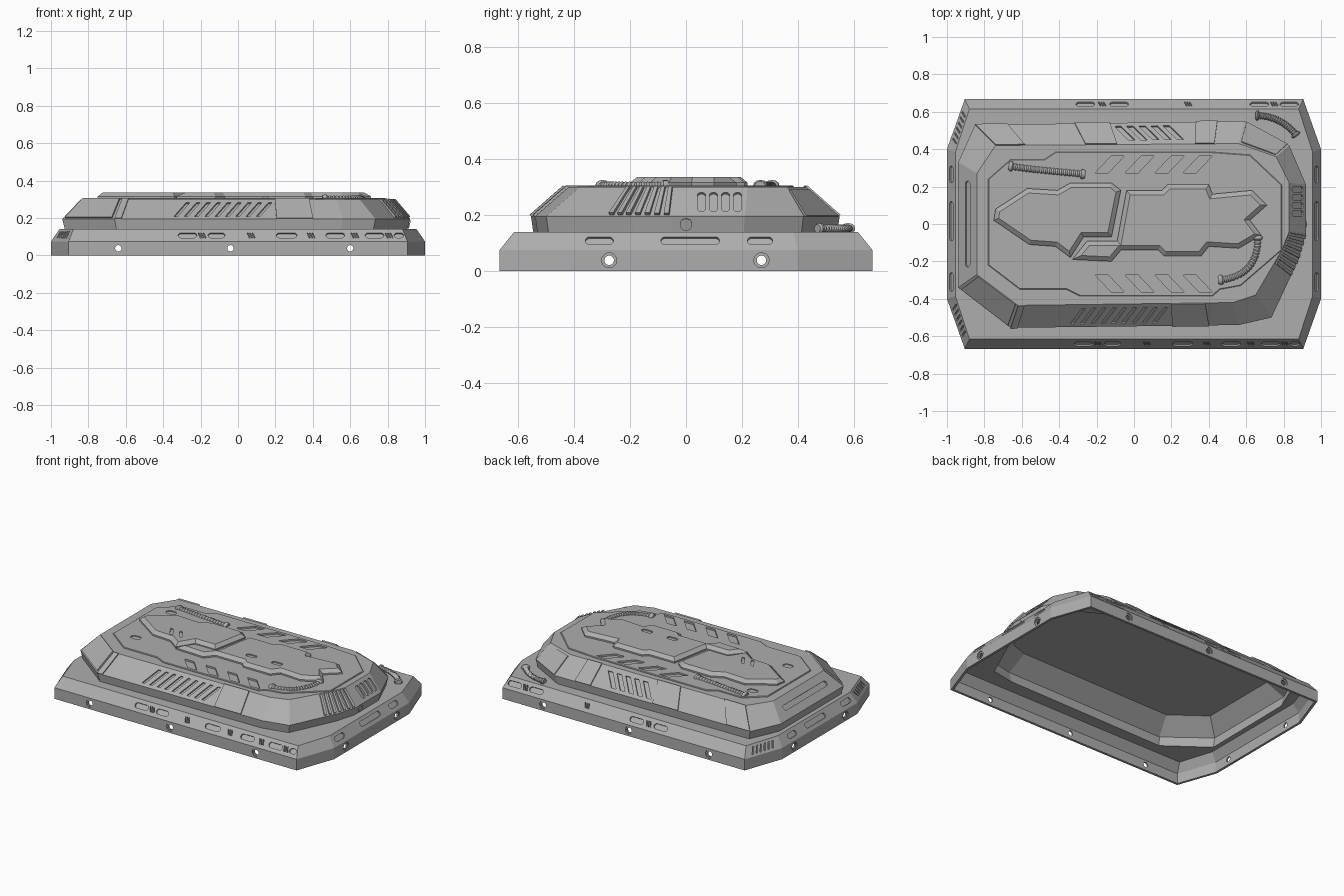
import bpy
import bmesh
from math import cos, sin, pi, radians
from mathutils import Vector, Matrix
from mathutils.bvhtree import BVHTree
from mathutils.geometry import interpolate_bezier

default_cube = bpy.data.objects.get("Cube")
if default_cube:
    bpy.data.objects.remove(default_cube, do_unlink=True)

grey = bpy.data.materials.new("mid_grey")
grey.use_nodes = True
grey.diffuse_color = (0.42, 0.42, 0.42, 1)
grey.node_tree.nodes["Principled BSDF"].inputs["Base Color"].default_value = grey.diffuse_color


# ---- helpers ----
def finish(name, bm, recalc=True):
    if recalc:
        bmesh.ops.recalc_face_normals(bm, faces=bm.faces)
    mesh = bpy.data.meshes.new(name)
    bm.to_mesh(mesh)
    bm.free()
    mesh.materials.append(grey)
    obj = bpy.data.objects.new(name, mesh)
    bpy.context.scene.collection.objects.link(obj)
    return obj


def loft(bm, rings):
    """Skin closed rings of equal length; returns the vertex rings."""
    loops = [[bm.verts.new(p) for p in ring] for ring in rings]
    for a, b in zip(loops, loops[1:]):
        for i in range(len(a)):
            j = (i + 1) % len(a)
            bm.faces.new((a[i], a[j], b[j], b[i]))
    return loops


def prism(bm, pts, low, high, frame=Matrix()):
    """Closed extrusion of a 2D outline; returns its top face."""
    rings = [[frame @ Vector((x, y, z)) for x, y in pts] for z in (low, high)]
    bottom, top = loft(bm, rings)
    bm.faces.new(bottom[::-1])
    return bm.faces.new(top)


def slab(name, pts, low, high, rise, taper):
    """Prism with a sloped shoulder around its top."""
    bm = bmesh.new()
    top = prism(bm, pts, low, high)
    bm.normal_update()
    bmesh.ops.inset_region(bm, faces=[top], thickness=taper, use_even_offset=True)
    bmesh.ops.translate(bm, verts=top.verts, vec=(0, 0, rise))
    return finish(name, bm)


def slot(w, h):
    r = min(w, h) / 2
    dx, dy = w / 2 - r, h / 2 - r
    pts = []
    for k in range(16):
        a = 2 * pi * (k + 0.5) / 16
        pts.append(((dx if cos(a) > 0 else -dx) + r * cos(a), (dy if sin(a) > 0 else -dy) + r * sin(a)))
    return pts


def slash(w, h, lean, shift=0):
    return [(shift + x * w / 2 + y * lean / 2, y * h / 2) for x, y in ((-1, -1), (1, -1), (1, 1), (-1, 1))]


def slash_row(count, step, w, h, lean):
    return [slash(w, h, lean, (i - (count - 1) / 2) * step) for i in range(count)]


def surface_frame(p, n):
    """Local frame on a surface: x runs level, y runs up, z points out."""
    x = Vector((1, 0, 0)) if n.z > 0.98 else Vector((0, 0, 1)).cross(n).normalized()
    m = Matrix((x, n.cross(x), n)).transposed().to_4x4()
    m.translation = p
    return m


# ---- hollow housing: base skirt, ledge, neck, sloped walls, roof ----
def outline(x1, y1, x2, y2):
    return [(-x1, -y1), (-x2, -y2), (x2, -y2), (x1, -y1), (x1, y1), (x2, y2), (-x2, y2), (-x1, y1)]


def at(pts, z, scale=1):
    return [Vector((x * scale, y * scale, z)) for x, y in pts]


skirt, ledge = outline(1, .4, .905, .667), outline(.955, .385, .88, .615)
lip = [(-.94, -.34), (-.66, -.555), (.56, -.54), (.735, -.5), (.88, -.19), (.92, -.05),
       (.92, .21), (.83, .42), (.59, .55), (-.85, .53), (-.94, .33)]
crown = [(-.84, -.27), (-.62, -.435), (.53, -.42), (.65, -.38), (.79, -.14), (.83, -.04),
         (.83, .22), (.76, .36), (.56, .43), (-.74, .42), (-.84, .27)]
LEDGE_Z, LIP_Z, ROOF_Z = .14, .195, .3

bm = bmesh.new()
base = loft(bm, [at(skirt, 0), at(skirt, .075), at(ledge, LEDGE_Z)])
body = loft(bm, [at(lip, LEDGE_Z, .985), at(lip, LIP_Z), at(crown, ROOF_Z)])
roof = bm.faces.new(body[-1])
rim = []
for loop in (base[-1], body[0]):
    rim += [bm.edges.get((loop[i - 1], loop[i])) for i in range(len(loop))]
bmesh.ops.triangle_fill(bm, use_beauty=True, use_dissolve=False, edges=rim)
bmesh.ops.recalc_face_normals(bm, faces=bm.faces)
if roof.normal.z < 0:
    bmesh.ops.reverse_faces(bm, faces=bm.faces)
bm.normal_update()
tree = BVHTree.FromBMesh(bm)
housing = finish("housing", bm, recalc=False)


def above(x, y):
    p, n, *_ = tree.ray_cast(Vector((x, y, 2)), Vector((0, 0, -1)))
    return surface_frame(p, n)


def beside(direction, x, y, z):
    d = Vector(direction)
    p, n, *_ = tree.ray_cast(Vector((x, y, z)) + d * 3, -d)
    return surface_frame(p, n)


# ---- roof deck and the two raised armour plates ----
deck_pts = [(-.78, -.22), (-.61, -.35), (-.36, -.35), (-.29, -.385), (.42, -.385), (.46, -.35), (.57, -.33),
            (.79, -.14), (.79, .21), (.62, .37), (.42, .385), (-.26, .385), (-.42, .385), (-.48, .345),
            (-.66, .345), (-.78, .24)]
deck = slab("roof_deck", deck_pts, ROOF_Z - .005, ROOF_Z + .003, .003, .004)
left_pts = [(-.75, .02), (-.56, -.11), (-.42, -.12), (-.34, -.18), (-.27, -.07), (-.12, -.07),
            (-.07, .18), (-.12, .22), (-.34, .22), (-.41, .18), (-.57, .19), (-.74, .08)]
right_pts = [(-.33, -.19), (-.12, -.2), (-.07, -.14), (.13, -.14), (.16, -.17), (.36, -.17), (.4, -.12),
             (.56, -.13), (.68, -.06), (.62, .02), (.71, .1), (.63, .18), (.42, .16), (.4, .21),
             (.18, .21), (.15, .18), (-.04, .18), (-.09, -.09), (-.25, -.09)]
plates = [slab(name, pts, ROOF_Z - .005, .316, .02, .024)
          for name, pts in (("raised_plate_a", left_pts), ("raised_plate_b", right_pts))]

# ---- recesses ----
grooves, bores = bmesh.new(), bmesh.new()


def cut(frame, *shapes, depth=.01):
    for pts in shapes:
        prism(grooves, pts, -depth, .03, frame)


# slots and slashes on the skirt's sloped edge
for x, w in ((-.27, .1), (-.115, .09), (.26, .11), (.52, .1), (.73, .1), (.86, .05)):
    cut(above(x, -.641), slot(w, .034))
for x in (-.192, .07, .39, .625, .807):
    cut(above(x, -.641), *slash_row(3, .013, .006, .035, -.012))
for x in (-.26, -.08, .67, .83):
    cut(above(x, .641), slot(.1, .034))
for x in (-.17, .29, .75):
    cut(above(x, .641), *slash_row(3, .013, .006, .035, -.012))
for side in (1, -1):
    for y, w in ((-.31, .1), (.015, .21), (.265, .09)):
        cut(above(side * .977, y), slot(w, .034))
    cut(above(-.935, side * .515), *slash_row(6, .03, .01, .045, side * .02))

# round bolt holes through the skirt
holes = [beside((0, s, 0), x, 0, .038) for s in (-1, 1) for x in (-.64, -.04, .6)]
holes += [beside((s, 0, 0), 0, y, .038) for s in (-1, 1) for y in (-.275, .27)]
for frame in holes:
    cut(frame, slot(.054, .054), depth=.006)
    prism(bores, slot(.034, .034), -.05, .05, frame)

# vents on the sloped walls
cut(above(-.08, -.49), *slash_row(9, .055, .02, .11, .065))
cut(above(.08, .488), *slash_row(5, .065, .035, .1, -.075))
cut(above(.875, .12), *[[(x + i * .043, y) for x, y in slot(.03, .09)] for i in (-1.5, -.5, .5, 1.5)])
cut(above(-.89, 0), slot(.46, .035))

# slanted wells and small pockets in the roof
for x in (-.13, .03, .19, .34):
    for side in (1, -1):
        cut(above(x, side * .318), slash(.07, .09, side * .085), depth=.005)
for x, y in ((-.66, .23), (-.63, -.19)):
    cut(above(x, y), slot(.07, .045), depth=0)

shallow, deep = finish("groove_cutter", grooves), finish("bore_cutter", bores)

# pockets in the raised plates
pockets = bmesh.new()
for x in (.14, .33):
    prism(pockets, slot(.075, .035), .328, .4, Matrix.Translation((x, -.055, 0)))
for pts in slash_row(2, .07, .02, .07, -.045):
    prism(pockets, pts, .328, .4, Matrix.Translation((-.43, -.045, 0)))
pocket = finish("pocket_cutter", pockets)

shell = housing.modifiers.new("shell", 'SOLIDIFY')
shell.thickness, shell.offset, shell.use_even_offset = .016, -1, True
for obj, tools in ((housing, (shallow, deep)), (deck, (shallow,)), (plates[0], (pocket,)), (plates[1], (pocket,))):
    for tool in tools:
        mod = obj.modifiers.new("cut", 'BOOLEAN')
        mod.operation, mod.solver, mod.object, mod.use_self = 'DIFFERENCE', 'EXACT', tool, True
    bpy.context.view_layer.update()
    mesh = bpy.data.meshes.new_from_object(obj.evaluated_get(bpy.context.evaluated_depsgraph_get()))
    obj.modifiers.clear()
    obj.data = mesh
for tool in (shallow, deep, pocket):
    bpy.data.objects.remove(tool, do_unlink=True)


# ---- raised panels lying on the sloped walls ----
def wall_panel(name, i, u0, u1, v0, v1, height=.008):
    j = (i + 1) % len(lip)
    a, b = at(lip, LIP_Z), at(crown, ROOF_Z)
    quad = [a[i].lerp(a[j], u).lerp(b[i].lerp(b[j], u), v) for u, v in ((u0, v0), (u1, v0), (u1, v1), (u0, v1))]
    n = (quad[1] - quad[0]).cross(quad[3] - quad[0]).normalized()
    bm = bmesh.new()
    low, top = loft(bm, [[p - n * .004 for p in quad], [p + n * height for p in quad]])
    bm.faces.new(low[::-1])
    bm.faces.new(top)
    finish(name, bm)


wall_panel("front_panel", 1, .71, .87, 0, 1)
wall_panel("front_corner_panel", 0, .05, .95, .05, 1)
wall_panel("front_end_panel", 1, 0, .03, 0, 1)
wall_panel("back_panel_wide", 8, .5, .63, 0, 1)
wall_panel("back_panel_narrow", 8, .1, .18, 0, 1)
wall_panel("back_corner_panel", 8, .88, 1, 0, 1)
wall_panel("back_left_panel", 7, .05, .95, 0, .9, .005)
for k in range(4):
    wall_panel("side_fin", 4, .05 + k * .25, .18 + k * .25, .05, .95, .012)
for k in range(3):
    wall_panel("side_fin", 3, .72 + k * .1, .77 + k * .1, .05, .95, .012)

# round cap on the neck
bm = bmesh.new()
prism(bm, slot(.044, .044), -.004, .006, beside((1, 0, 0), 0, 0, .167))
finish("neck_cap", bm)


# ---- ribbed hoses with end collars ----
def hose(name, z, *ctrl):
    path = interpolate_bezier(*[Vector((x, y, z)) for x, y in ctrl], 41)
    rings = []
    for k, p in enumerate(path):
        t = (path[min(k + 1, 40)] - path[max(k - 1, 0)]).normalized()
        side = t.cross(Vector((0, 0, 1)))
        r = .026 if k in (1, 2, 38, 39) else (.014 if k % 2 else .019)
        rings.append([p + side * r * cos(a) + Vector((0, 0, r * .75 * sin(a)))
                      for a in [2 * pi * s / 12 for s in range(12)]])
    bm = bmesh.new()
    loops = loft(bm, rings)
    bm.faces.new(loops[0])
    bm.faces.new(loops[-1])
    obj = finish(name, bm)
    bpy.ops.object.select_all(action='DESELECT')
    obj.select_set(True)
    bpy.context.view_layer.objects.active = obj
    bpy.ops.object.shade_smooth_by_angle(angle=radians(35))


hose("roof_hose_back", .306, (-.67, .31), (-.55, .29), (-.4, .28), (-.26, .265))
hose("roof_hose_front", .306, (.66, -.06), (.67, -.2), (.6, -.29), (.45, -.3))
hose("ledge_hose", .152, (.65, .58), (.74, .58), (.82, .54), (.87, .47))
